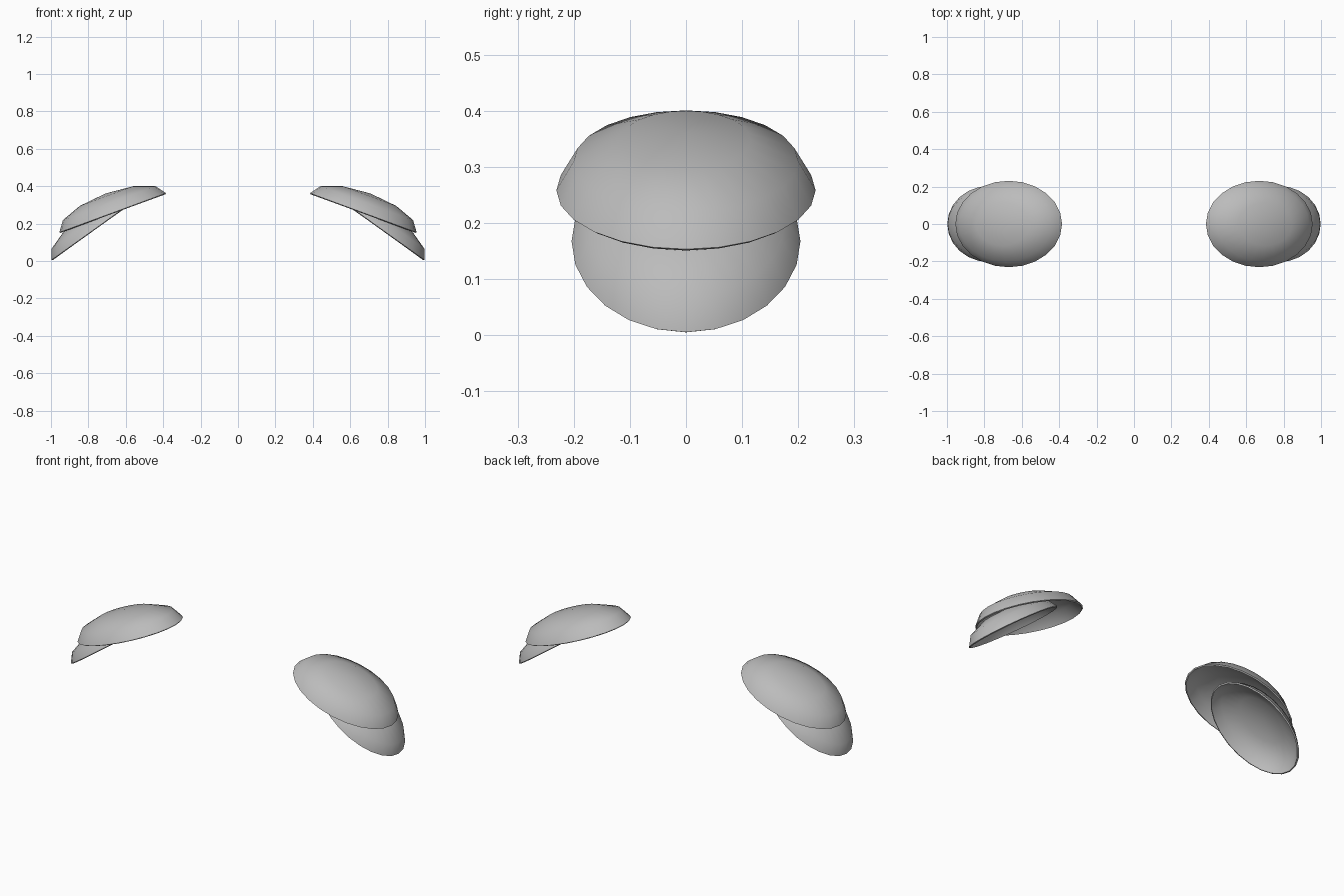
import bpy, bmesh, math
from mathutils import Matrix, Vector

cube = bpy.data.objects.get("Cube")
if cube:
    bpy.data.objects.remove(cube, do_unlink=True)

grey = bpy.data.materials.new("plain grey")
grey.use_nodes = True
color = (0.5, 0.5, 0.5, 1)
grey.diffuse_color = color
grey.node_tree.nodes["Principled BSDF"].inputs["Base Color"].default_value = color


def pad(name, side, center, radii, tilt):
    """Thin half-ellipsoid shell, tilted down towards the outside."""
    bm = bmesh.new()
    bmesh.ops.create_uvsphere(bm, u_segments=24, v_segments=6, radius=1)
    low = [v for v in bm.verts if v.co.z < -0.01]
    bmesh.ops.delete(bm, geom=low, context='VERTS')
    place = (Matrix.Translation(Vector((side * center[0], 0, center[1])))
             @ Matrix.Rotation(side * math.radians(tilt), 4, 'Y')
             @ Matrix.Diagonal((*radii, 1)))
    bm.transform(place)
    bmesh.ops.recalc_face_normals(bm, faces=bm.faces)
    # keep the normals pointing out of the dome
    if sum(f.normal.z for f in bm.faces) < 0:
        bmesh.ops.reverse_faces(bm, faces=bm.faces)
    mesh = bpy.data.meshes.new(name)
    bm.to_mesh(mesh)
    bm.free()
    mesh.materials.append(grey)
    obj = bpy.data.objects.new(name, mesh)
    bpy.context.collection.objects.link(obj)
    shell = obj.modifiers.new("shell", 'SOLIDIFY')
    shell.thickness = 0.008
    shell.offset = -1
    bpy.ops.object.select_all(action='DESELECT')
    obj.select_set(True)
    bpy.context.view_layer.objects.active = obj
    bpy.ops.object.modifier_apply(modifier=shell.name)
    bpy.ops.object.shade_smooth_by_angle(angle=math.radians(60))


# Overlapping upper and lower shoulder plates on each side
for label, side in (("left", 1), ("right", -1)):
    pad(label + "_upper_pad", side, (0.67, 0.258), (0.304, 0.231, 0.11), 20.2)
    pad(label + "_lower_pad", side, (0.772, 0.167), (0.278, 0.204, 0.097), 35.6)
